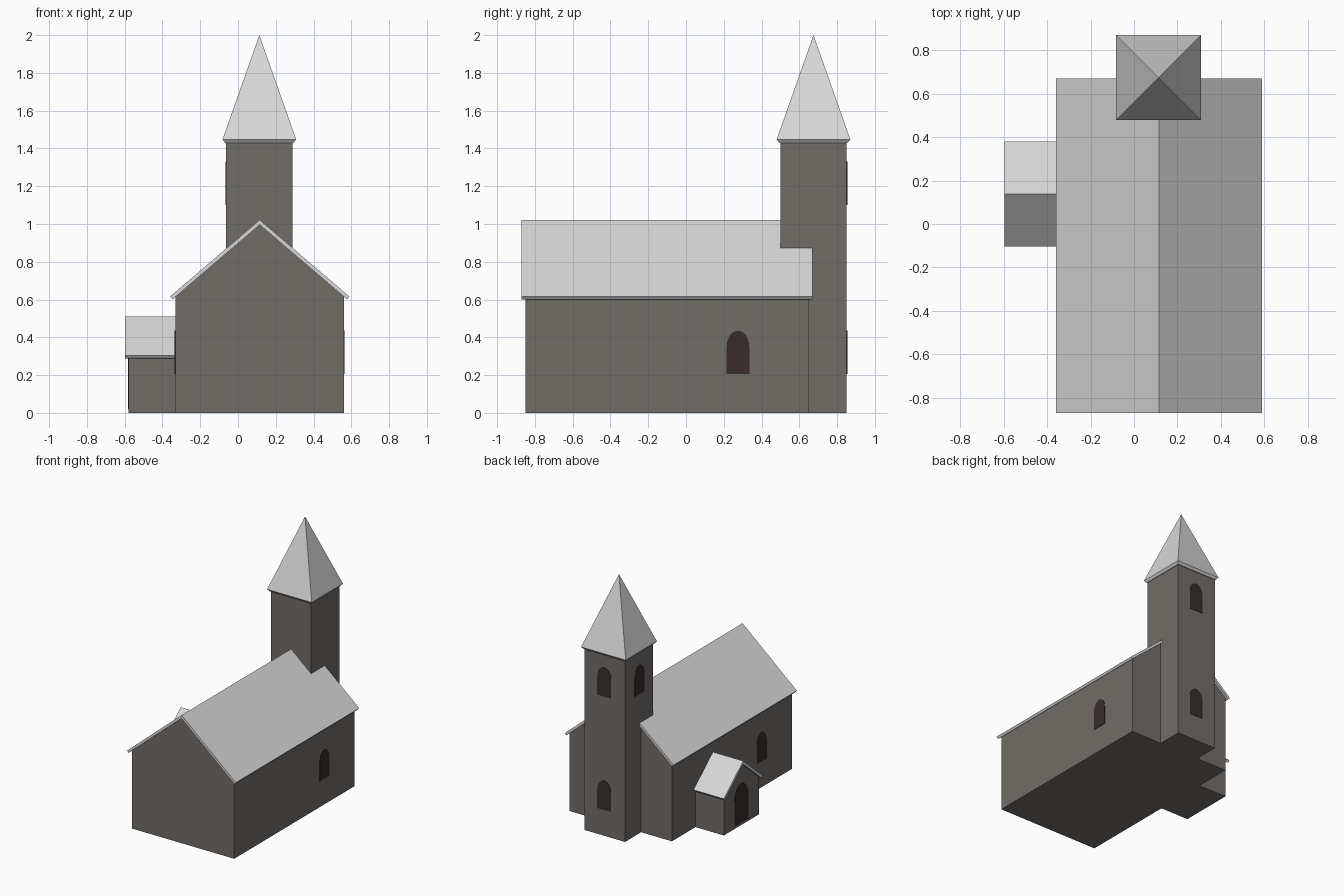
import bpy, bmesh, math

if "Cube" in bpy.data.objects:
    bpy.data.objects.remove(bpy.data.objects["Cube"])


def material(name, rgb):
    m = bpy.data.materials.new(name)
    m.diffuse_color = (*rgb, 1.0)
    m.use_nodes = True
    m.node_tree.nodes["Principled BSDF"].inputs["Base Color"].default_value = m.diffuse_color
    return m


STONE = material("grey stone", (0.165, 0.153, 0.14))
ROOF = material("pale roof", (0.68, 0.68, 0.68))
DARK = material("dark openings", (0.038, 0.026, 0.026))


def finish(name, bm, mat):
    bmesh.ops.recalc_face_normals(bm, faces=bm.faces)
    me = bpy.data.meshes.new(name)
    bm.to_mesh(me)
    bm.free()
    me.materials.append(mat)
    ob = bpy.data.objects.new(name, me)
    bpy.context.collection.objects.link(ob)
    return ob


def prism(name, profile, axis, a, b, mat):
    """Extrude a (horizontal, z) profile along x or y from a to b."""
    bm = bmesh.new()

    def place(h, z, d):
        return (d, h, z) if axis == "x" else (h, d, z)

    ring0 = [bm.verts.new(place(h, z, a)) for h, z in profile]
    ring1 = [bm.verts.new(place(h, z, b)) for h, z in profile]
    bm.faces.new(ring0)
    bm.faces.new(ring1)
    n = len(profile)
    for i in range(n):
        j = (i + 1) % n
        bm.faces.new((ring0[i], ring0[j], ring1[j], ring1[i]))
    return finish(name, bm, mat)


SLOPE = 0.855


def gable_walls(name, c, half, apex, axis, a, b):
    eave = apex - half * SLOPE
    prism(name, [(c - half, 0), (c + half, 0), (c + half, eave), (c, apex),
                 (c - half, eave)], axis, a, b, STONE)


def gable_roof(name, c, half, ridge, axis, a, b, t=0.02):
    # chevron slab whose eave edges are square to the slope
    ang = math.atan(SLOPE)
    eave = ridge - half * SLOPE
    dx, dz = t * math.sin(ang), t * math.cos(ang)
    prism(name, [(c - half, eave), (c, ridge), (c + half, eave),
                 (c + half - dx, eave - dz), (c, ridge - t / math.cos(ang)),
                 (c - half + dx, eave - dz)], axis, a, b, ROOF)


def arched_plate(name, axis, face, c, z0, width, height, arch):
    # thin arched panel lying on a wall
    w = width / 2
    spring = z0 + height - arch
    pts = [(c - w, z0), (c + w, z0)]
    for i in range(13):
        t = math.pi * i / 12
        pts.append((c + w * math.cos(t), spring + arch * math.sin(t)))
    prism(name, pts, axis, face - 0.003, face + 0.003, DARK)


# Nave
CX = 0.115
gable_walls("nave_walls", CX, 0.447, 0.996, "y", -0.85, 0.65)
gable_roof("nave_roof", CX, 0.475, 1.022, "y", -0.87, 0.67)

# Side porch
PY = 0.138
gable_walls("porch_walls", PY, 0.218, 0.485, "x", -0.58, -0.33)
gable_roof("porch_roof", PY, 0.242, 0.51, "x", -0.597, -0.33)

# Tower
TX, TY, TH = 0.113, 0.675, 0.176
prism("tower", [(TX - TH, 0), (TX + TH, 0), (TX + TH, 1.435), (TX - TH, 1.435)],
      "y", TY - TH, TY + TH, STONE)

# Spire with a small flared underside
bm = bmesh.new()
rings = []
for r, z in ((TH + 0.005, 1.43), (0.195, 1.448)):
    rings.append([bm.verts.new((TX + sx * r, TY + sy * r, z))
                  for sx, sy in ((-1, -1), (1, -1), (1, 1), (-1, 1))])
tip = bm.verts.new((TX, TY, 2.0))
bm.faces.new(rings[0])
for i in range(4):
    j = (i + 1) % 4
    bm.faces.new((rings[0][i], rings[0][j], rings[1][j], rings[1][i]))
    bm.faces.new((rings[1][i], rings[1][j], tip))
finish("spire", bm, ROOF)

# Windows and door
arched_plate("nave_window_right", "x", 0.562, 0.275, 0.205, 0.12, 0.23, 0.085)
arched_plate("nave_window_left", "x", -0.332, -0.47, 0.205, 0.12, 0.23, 0.085)
arched_plate("tower_window_side", "x", TX - TH, 0.67, 1.1, 0.12, 0.23, 0.085)
for label, z in (("low", 0.205), ("high", 1.1)):
    arched_plate("tower_window_" + label, "y", TY + TH, 0.118, z, 0.12, 0.23, 0.085)
arched_plate("porch_door", "x", -0.58, PY, 0.02, 0.175, 0.31, 0.13)
